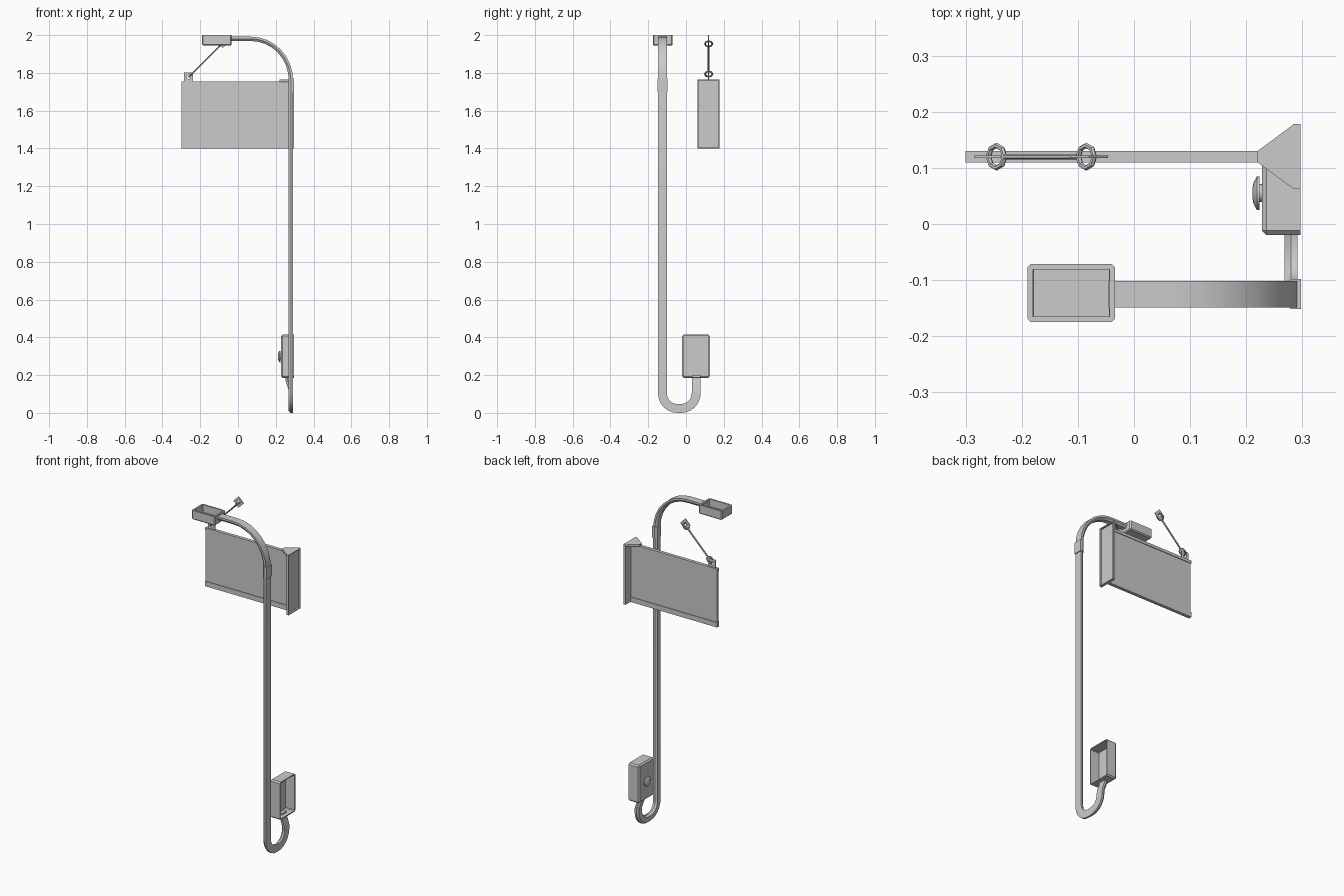
import bpy, bmesh, math
from mathutils import Vector

if "Cube" in bpy.data.objects:
    bpy.data.objects.remove(bpy.data.objects["Cube"])

X, Y = Vector((1, 0, 0)), Vector((0, 1, 0))


def finish(bm, name, smooth=False):
    bmesh.ops.recalc_face_normals(bm, faces=bm.faces)
    me = bpy.data.meshes.new(name)
    bm.to_mesh(me)
    bm.free()
    ob = bpy.data.objects.new(name, me)
    bpy.context.collection.objects.link(ob)
    if smooth:
        bpy.ops.object.select_all(action='DESELECT')
        ob.select_set(True)
        bpy.context.view_layer.objects.active = ob
        bpy.ops.object.shade_smooth_by_angle(angle=math.radians(35))
    return ob


def box(name, lo, hi, open_dir=None, wall=0.01, depth=0.04, bevel=0.0):
    """Box between two corners; open_dir turns it into a hollow tray."""
    bm = bmesh.new()
    bmesh.ops.create_cube(bm, size=1)
    for v in bm.verts:
        v.co = [(a + b) / 2 + c * (b - a) for a, b, c in zip(lo, hi, v.co)]
    bm.normal_update()
    if open_dir:
        d = Vector(open_dir)
        mouth = max(bm.faces, key=lambda f: f.normal.dot(d))
        if bevel:
            rim = set(mouth.edges)
            bmesh.ops.bevel(bm, geom=[e for e in bm.edges if e not in rim],
                            offset=bevel, segments=1, affect='EDGES')
            bm.normal_update()
            mouth = max(bm.faces, key=lambda f: (round(f.normal.dot(d), 3), f.calc_area()))
        bmesh.ops.inset_region(bm, faces=[mouth], thickness=wall, use_even_offset=True)
        bmesh.ops.inset_region(bm, faces=[mouth], thickness=0.0005, depth=-depth,
                               use_even_offset=True)
    return finish(bm, name)


def sweep(name, rings, prof):
    """Skin a profile over (point, wide axis, normal) rings, capped."""
    bm = bmesh.new()
    loops = [[bm.verts.new(p + w * a + n * b) for a, b in prof] for p, w, n in rings]
    k = len(prof)
    for r, s in zip(loops, loops[1:]):
        for i in range(k):
            bm.faces.new((r[i], r[(i + 1) % k], s[(i + 1) % k], s[i]))
    bm.faces.new(loops[0])
    bm.faces.new(loops[-1])
    return finish(bm, name, True)


def prism(name, pts, z0, z1):
    bm = bmesh.new()
    f = bm.faces.new([bm.verts.new((x, y, z0)) for x, y in pts])
    ext = bmesh.ops.extrude_face_region(bm, geom=[f])['geom']
    bmesh.ops.translate(bm, vec=(0, 0, z1 - z0),
                        verts=[v for v in ext if isinstance(v, bmesh.types.BMVert)])
    return finish(bm, name)


# Sign board with top and bottom rails
box("sign_panel", (-0.298, 0.114, 1.41), (0.285, 0.126, 1.75))
box("sign_bottom_rail", (-0.30, 0.11, 1.40), (0.285, 0.13, 1.43))
box("sign_top_rail", (-0.30, 0.11, 1.738), (0.285, 0.13, 1.755))

# Wall bracket: shallow open channel and a tapered top gusset
box("wall_bracket", (0.283, 0.062, 1.40), (0.297, 0.178, 1.765), (1, 0, 0), 0.005, 0.010)
prism("bracket_gusset", [(0.22, 0.11), (0.285, 0.062), (0.285, 0.178), (0.22, 0.13)],
      1.753, 1.765)

# Conduit path: arch from the lamp, down the wall, U-bend up to the switch box
pts = [Vector((-0.045, -0.125, 1.98))]
for i in range(9):
    a = math.radians(90 - i * 11.25)
    pts.append(Vector((0.07 + 0.21 * math.cos(a), -0.125, 1.76 + 0.22 * math.sin(a))))
n_arch = len(pts)
for cy, start in ((-0.045, 180), (-0.026, 270)):
    for i in range(7):
        a = math.radians(start + i * 15)
        pts.append(Vector((0.28, cy + 0.08 * math.cos(a), 0.1035 + 0.08 * math.sin(a))))
pts += [Vector((0.279, 0.054, 0.125)), Vector((0.262, 0.054, 0.175)),
        Vector((0.262, 0.054, 0.20))]
rings = []
for i, p in enumerate(pts):
    before = (p - pts[i - 1]).normalized() if i else Vector()
    after = (pts[i + 1] - p).normalized() if i + 1 < len(pts) else Vector()
    t = (before + after).normalized()
    n = t.cross(Y) if i < n_arch else X - t * X.dot(t)
    n.normalize()
    rings.append((p, t.cross(n), n))
flat = [(-0.0235, 0.0115), (0.0235, 0.0115), (0.0235, 0.0), (0.014, -0.0115),
        (-0.014, -0.0115), (-0.0235, 0.0)]
sweep("conduit", rings, flat)

# Collar clamping the conduit to the wall
collar = [(a * 1.14, b * 1.18 if b < 0 else b * 1.5) for a, b in flat]
sweep("conduit_collar", [(Vector((0.28, -0.125, z)), Y, X) for z in (1.70, 1.77)], collar)

# Lamp tray, open at the top
box("lamp_tray", (-0.19, -0.175, 1.944), (-0.034, -0.071, 2.0), (0, 0, 1), 0.01, 0.044, 0.006)

# Switch box, open towards the wall
box("switch_box", (0.228, -0.02, 0.185), (0.297, 0.126, 0.415), (1, 0, 0), 0.006, 0.06, 0.008)

# Round knob: stem and domed cap, lathed about x
knob_rings = [(0.230, 0.016), (0.222, 0.016), (0.224, 0.030), (0.219, 0.030), (0.213, 0.019),
              (0.211, 0.008)]
knob_rings = [(Vector((x, 0.055, 0.298)), Y * r, Vector((0, 0, r))) for x, r in knob_rings]
circle = [(math.cos(math.tau * k / 12), math.sin(math.tau * k / 12)) for k in range(12)]
sweep("switch_knob", knob_rings, circle)

# Hanger: two rings joined by a slanted rod
diag = Vector((1, 0, 1)).normalized()
low, high = Vector((-0.245, 0.12, 1.794)), Vector((-0.085, 0.12, 1.954))
for name, c in (("lower_ring", low), ("upper_ring", high)):
    bpy.ops.mesh.primitive_torus_add(major_segments=8, minor_segments=6, major_radius=0.02,
                                     minor_radius=0.005, location=c,
                                     rotation=(0, -math.pi / 4, 0))
    bpy.context.object.name = name
side = diag.cross(Y)
sweep("hanger_rod", [(p, Y * 0.005, side * 0.005)
                     for p in (low + diag * 0.02, high - diag * 0.02)], circle[::2])


# Pierced lug plates holding the rings
def lug(name, cx, cz, turn):
    bm = bmesh.new()
    outer, inner = [], []
    for k in range(8):
        a = k * math.pi / 4
        r = 0.024 * (math.sqrt(2) if k % 2 else 1)
        for lst, rad in ((outer, r), (inner, 0.011)):
            lst.append(bm.verts.new((cx + rad * math.cos(a + turn), 0.12,
                                     cz + rad * math.sin(a + turn))))
    for k in range(8):
        j = (k + 1) % 8
        bm.faces.new((outer[k], outer[j], inner[j], inner[k]))
    mod = finish(bm, name).modifiers.new("thickness", 'SOLIDIFY')
    mod.thickness, mod.offset = 0.005, 0


lug("lower_lug", -0.261, 1.778, 0)
lug("upper_lug", -0.08, 1.966, math.pi / 4)
